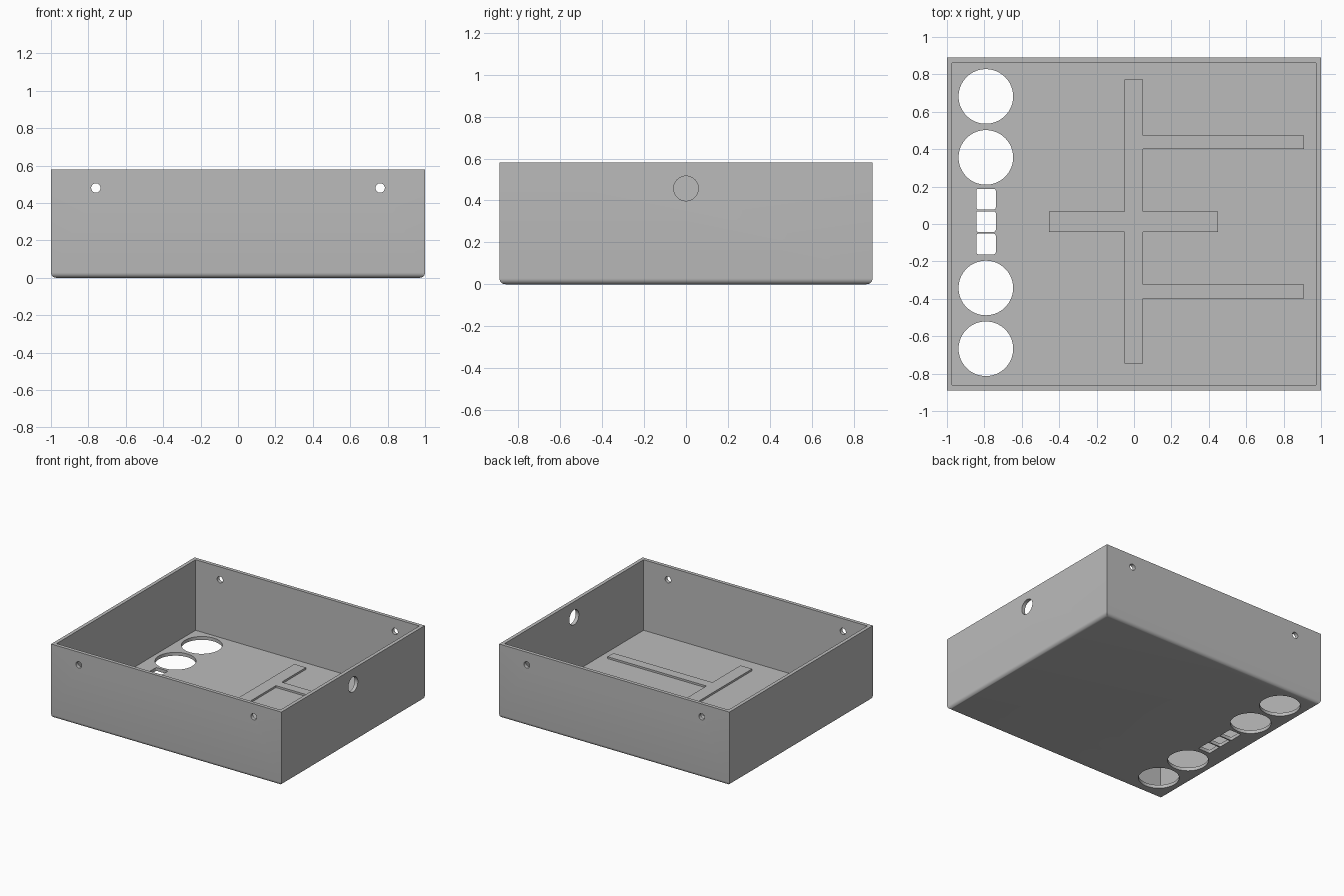
import bpy, bmesh, math
from mathutils import Matrix, Vector

if "Cube" in bpy.data.objects:
    bpy.data.objects.remove(bpy.data.objects["Cube"])

W, D, H = 1.0, 0.89, 0.58      # half width, half depth, height
WALL, FLOOR = 0.028, 0.026

grey = bpy.data.materials.new("grey plastic")
grey.diffuse_color = (0.5, 0.5, 0.5, 1)
grey.use_nodes = True
grey.node_tree.nodes["Principled BSDF"].inputs["Base Color"].default_value = grey.diffuse_color


def make_object(name, bm):
    bmesh.ops.recalc_face_normals(bm, faces=bm.faces)
    mesh = bpy.data.meshes.new(name)
    bm.to_mesh(mesh)
    bm.free()
    mesh.materials.append(grey)
    obj = bpy.data.objects.new(name, mesh)
    bpy.context.collection.objects.link(obj)
    return obj


def add_box(bm, x0, x1, y0, y1, z0, z1):
    mat = Matrix.Translation(((x0 + x1) / 2, (y0 + y1) / 2, (z0 + z1) / 2))
    mat = mat @ Matrix.Diagonal((x1 - x0, y1 - y0, z1 - z0, 1))
    return bmesh.ops.create_cube(bm, size=1, matrix=mat)["verts"]


def add_cylinder(bm, center, axis, radius, length, sides=48):
    rot = Vector((0, 0, 1)).rotation_difference(Vector(axis)).to_matrix().to_4x4()
    bmesh.ops.create_cone(bm, cap_ends=True, segments=sides, radius1=radius,
                          radius2=radius, depth=length,
                          matrix=Matrix.Translation(center) @ rot)


def edges_of(verts):
    return list({e for v in verts for e in v.link_edges})


def cut(obj, cutter):
    mod = obj.modifiers.new("cut", 'BOOLEAN')
    mod.operation, mod.solver, mod.object = 'DIFFERENCE', 'EXACT', cutter
    deps = bpy.context.evaluated_depsgraph_get()
    mesh = bpy.data.meshes.new_from_object(obj.evaluated_get(deps))
    obj.modifiers.clear()
    obj.data = mesh
    bpy.data.objects.remove(cutter)


# Outer shell with rounded bottom edges
bm = bmesh.new()
verts = add_box(bm, -W, W, -D, D, 0, H)
bottom = [e for e in edges_of(verts) if all(v.co.z < 0.01 for v in e.verts)]
bmesh.ops.bevel(bm, geom=bottom, offset=0.028, segments=6, profile=0.5,
                affect='EDGES')
tray = make_object("open_tray", bm)

# Inner cavity
bm = bmesh.new()
add_box(bm, -W + WALL, W - WALL, -D + WALL, D - WALL, FLOOR, H + 0.2)
cut(tray, make_object("cavity_cutter", bm))

# All holes
bm = bmesh.new()
for y in (0.682, 0.356, -0.342, -0.667):           # large round floor openings
    add_cylinder(bm, (-0.792, y, 0), (0, 0, 1), 0.146, 0.2, 64)
for y in (0.133, 0.013, -0.107):                   # small rounded square openings
    v = add_box(bm, -0.843, -0.739, y - 0.055, y + 0.055, -0.1, 0.1)
    upright = [e for e in edges_of(v)
               if abs(e.verts[0].co.z - e.verts[1].co.z) > 0.1]
    bmesh.ops.bevel(bm, geom=upright, offset=0.01, segments=4, profile=0.5,
                    affect='EDGES')
for x in (-0.76, 0.76):                            # screw holes, front and back
    add_cylinder(bm, (x, 0, 0.48), (0, 1, 0), 0.025, 2.2, 32)
add_cylinder(bm, (W, 0, 0.457), (1, 0, 0), 0.059, 0.2)   # cable hole, right wall
cut(tray, make_object("hole_cutter", bm))

# Raised rib on the floor: spine, cross bar and two arms
L, R = -0.052, 0.049
outline = [(L, -0.746), (R, -0.746), (R, -0.398), (0.909, -0.398),
           (0.909, -0.324), (R, -0.324), (R, -0.042), (0.45, -0.042),
           (0.45, 0.068), (R, 0.068), (R, 0.4), (0.909, 0.4),
           (0.909, 0.473), (R, 0.473), (R, 0.773), (L, 0.773),
           (L, 0.068), (-0.455, 0.068), (-0.455, -0.042), (L, -0.042)]
bm = bmesh.new()
face = bm.faces.new([bm.verts.new((x, y, FLOOR - 0.004)) for x, y in outline])
top = bmesh.ops.extrude_face_region(bm, geom=[face], use_keep_orig=True)["geom"]
bmesh.ops.translate(bm, vec=(0, 0, 0.019),
                    verts=[g for g in top if isinstance(g, bmesh.types.BMVert)])
make_object("floor_rib", bm)

# Smooth the rounded edges, keep corners sharp
bpy.ops.object.select_all(action='DESELECT')
tray.select_set(True)
bpy.context.view_layer.objects.active = tray
bpy.ops.object.shade_smooth_by_angle(angle=math.radians(30))
